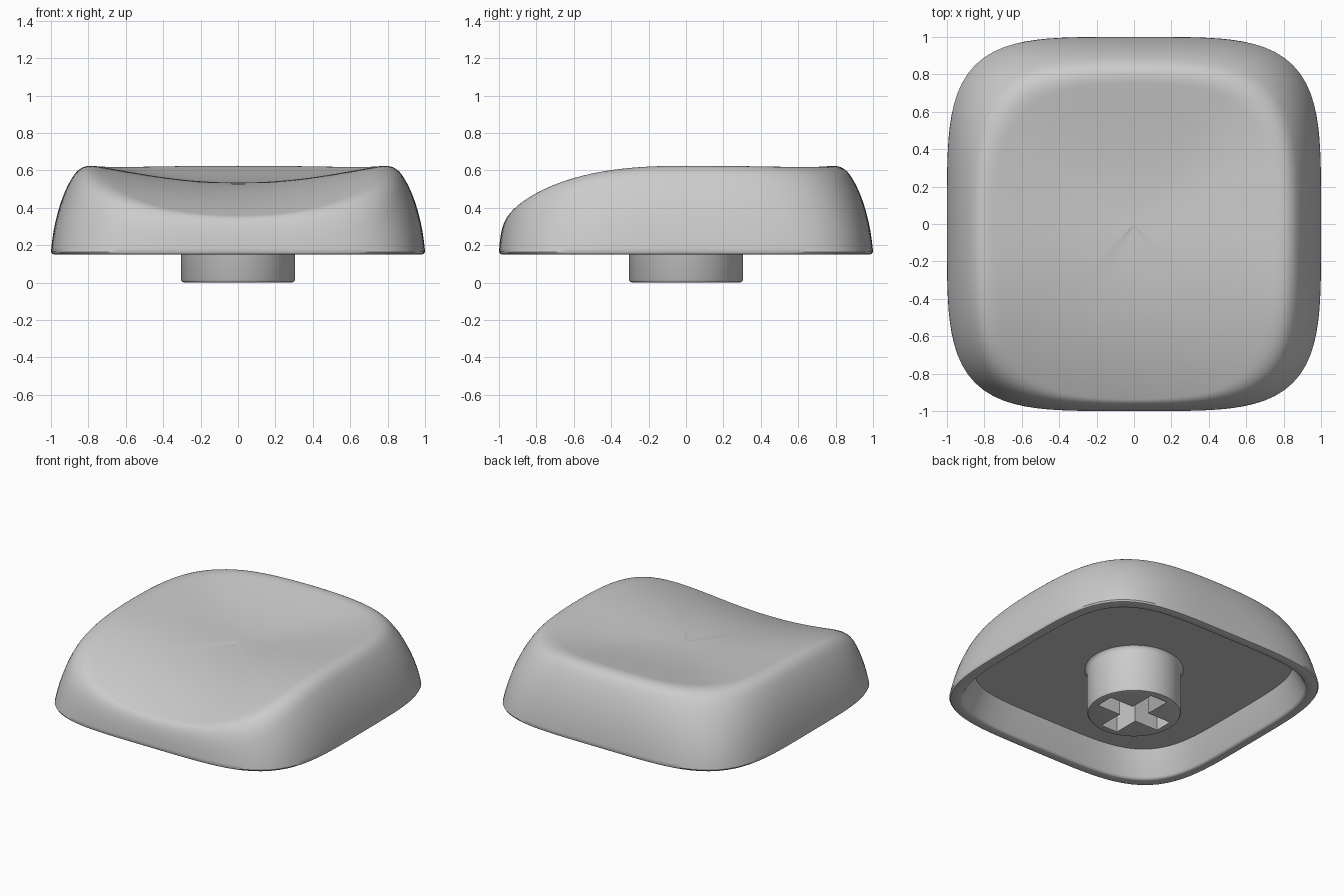
import bpy, bmesh, math

if "Cube" in bpy.data.objects:
    bpy.data.objects.remove(bpy.data.objects["Cube"], do_unlink=True)

SEGMENTS = 128
POWER = 4.25           # squareness of the outline
BASE, PEAK = 0.165, 0.665

grey = bpy.data.materials.new("plastic_grey")
grey.use_nodes = True
colour = (0.6, 0.6, 0.6, 1)
grey.diffuse_color = colour
grey.node_tree.nodes["Principled BSDF"].inputs["Base Color"].default_value = colour


def outline(power):
    """Unit rounded square (or circle for power 2)."""
    points = []
    for i in range(SEGMENTS):
        a = 2 * math.pi * i / SEGMENTS
        c, s = math.cos(a), math.sin(a)
        r = (abs(c) ** power + abs(s) ** power) ** (-1 / power)
        points.append((c * r, s * r))
    return points


def loft(name, rings):
    """Skin a list of rings and close both ends with fans."""
    bm = bmesh.new()
    loops = [[bm.verts.new(p) for p in ring] for ring in rings]
    for low, high in zip(loops, loops[1:]):
        for i in range(SEGMENTS):
            j = (i + 1) % SEGMENTS
            bm.faces.new((low[i], low[j], high[j], high[i]))
    for loop in (loops[0], loops[-1]):
        z = sum(v.co.z for v in loop) / SEGMENTS
        centre = bm.verts.new((0, 0, z))
        for i in range(SEGMENTS):
            bm.faces.new((loop[i], loop[(i + 1) % SEGMENTS], centre))
    bmesh.ops.recalc_face_normals(bm, faces=bm.faces)
    mesh = bpy.data.meshes.new(name)
    bm.to_mesh(mesh)
    bm.free()
    obj = bpy.data.objects.new(name, mesh)
    bpy.context.collection.objects.link(obj)
    mesh.materials.append(grey)
    return obj


def select(obj):
    bpy.ops.object.select_all(action="DESELECT")
    obj.select_set(True)
    bpy.context.view_layer.objects.active = obj


def dish(x, y):
    """Scooped top: bowl at the back, sloping away at the front."""
    if y > 0:
        return 0.535 + 0.175 * math.sqrt(x ** 4 + y ** 4)
    return 0.535 + 0.175 * x * x - 0.205 * abs(y) ** 2.2


def soft_min(a, b, k):
    h = max(k - abs(a - b), 0) / k
    return min(a, b) - h * h * k / 4


def crown_ring(shape, angle=0, inner=1):
    """Ring on the outer wall (angle) or on the top (inner below 1)."""
    ring = []
    rise = math.cos(angle)
    for ux, uy in shape:
        front = max(0, -uy) ** 5                    # steeper front wall
        corner = (ux * uy) ** 2 / 0.52              # corners lean in more
        lean = 0.04 - 0.01 * front + 0.05 * corner
        bulge = 0.21 - 0.09 * front
        s = (1 - lean * rise - bulge * (1 - math.sin(angle))) * inner
        x, y = ux * s, uy * s
        wall = BASE + (PEAK - BASE) * rise
        ring.append((x, y, soft_min(wall, dish(x, y), 0.1 + 0.08 * front)))
    return ring


# Cap: hollow underside, rounded rim, leaning wall, scooped top
square = outline(POWER)
under = [(0.4, 0.33), (0.86, 0.33), (0.925, 0.165),
         (0.932, 0.154), (0.942, 0.15), (0.982, 0.15), (0.994, 0.154)]
rings = [[(x * s, y * s, z) for x, y in square] for s, z in under]
WALL, TOP = 40, 30
rings += [crown_ring(square, math.pi / 2 * (1 - i / WALL)) for i in range(WALL + 1)]
rings += [crown_ring(square, 0, 1 - i / TOP) for i in range(1, TOP)]
cap = loft("cap", rings)

# Stem: round post flaring into the cap
circle = outline(2)
post = [(0.285, 0), (0.298, 0.004), (0.305, 0.015), (0.305, 0.3),
        (0.308, 0.315), (0.314, 0.325), (0.325, 0.335)]
stem = loft("stem", [[(x * r, y * r, z) for x, y in circle] for r, z in post])

# Cross-shaped socket cut into the stem
for size in ((0.5, 0.13, 0.5), (0.13, 0.5, 0.5)):
    bpy.ops.mesh.primitive_cube_add(size=1)
    cutter = bpy.context.object
    cutter.name = "socket_cutter"
    cutter.scale = size
    cutter.hide_render = True
    cut = stem.modifiers.new("socket", "BOOLEAN")
    cut.operation, cut.solver, cut.object = "DIFFERENCE", "EXACT", cutter
    select(stem)
    bpy.ops.object.modifier_apply(modifier=cut.name)
    bpy.data.objects.remove(cutter, do_unlink=True)

for obj in (cap, stem):
    select(obj)
    bpy.ops.object.shade_smooth_by_angle(angle=math.radians(40))
